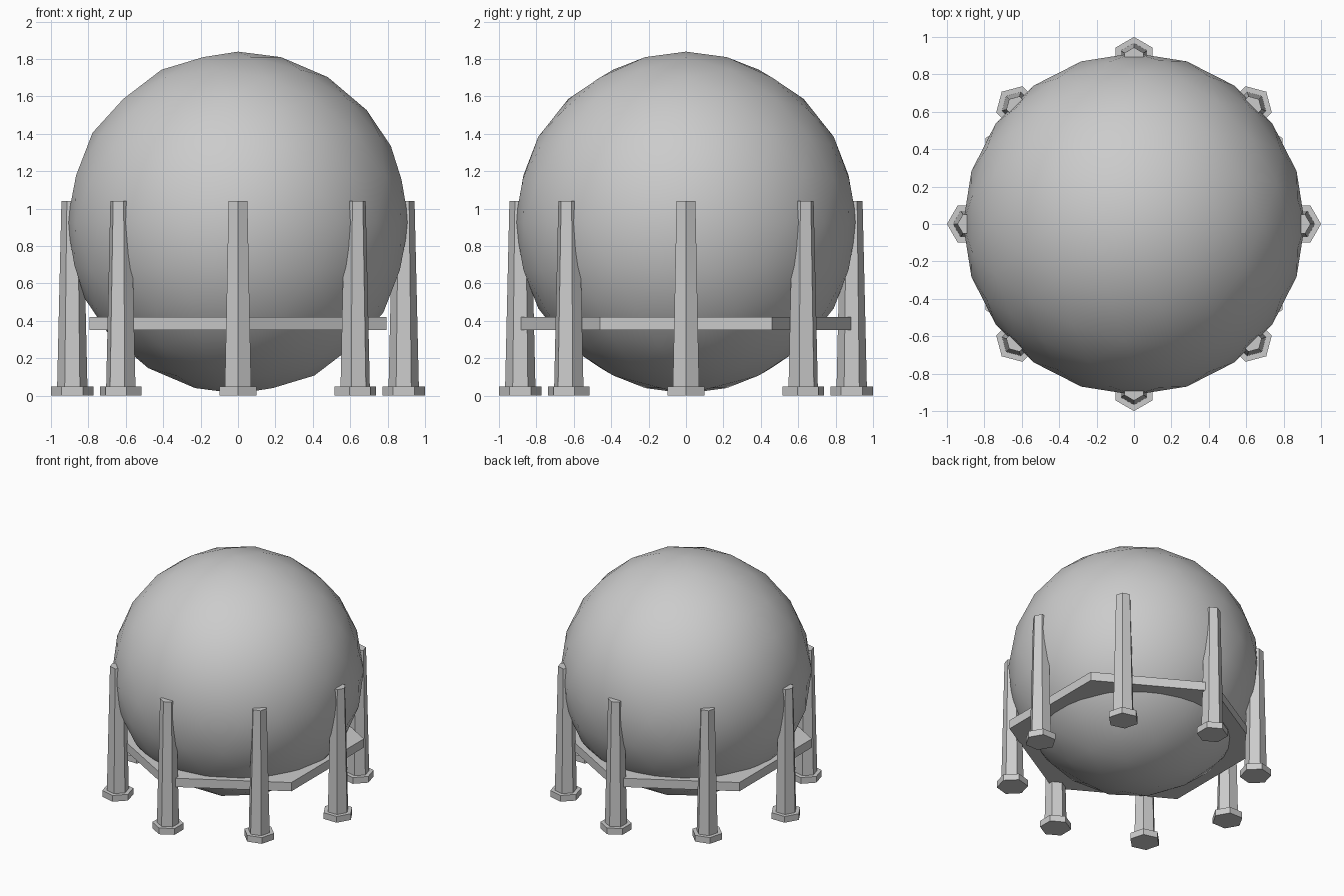
import bpy
import math

if "Cube" in bpy.data.objects:
    bpy.data.objects.remove(bpy.data.objects["Cube"])

LEGS = 8
LEG_RADIUS = 0.886   # distance of leg axes from the centre


def hex_prism(name, r_bottom, r_top, z0, z1, x=0, y=0, turn=0):
    """Six-sided (optionally tapered) prism with one corner pointing along 'turn'."""
    bpy.ops.mesh.primitive_cone_add(
        vertices=6, radius1=r_bottom, radius2=r_top, depth=z1 - z0,
        location=(x, y, (z0 + z1) / 2), rotation=(0, 0, turn - math.pi / 2))
    obj = bpy.context.object
    obj.name = name
    return obj


# Smooth storage tank
bpy.ops.mesh.primitive_ico_sphere_add(subdivisions=3, radius=0.914, location=(0, 0, 0.925))
tank = bpy.context.object
tank.name = "spherical_tank"
bpy.ops.object.shade_smooth()

# Hexagonal walkway around the lower part of the tank
hex_prism("walkway", 0.918, 0.918, 0.35, 0.42, turn=math.pi / 2)

# Tapered legs on hexagonal feet, corners pointing outwards
for i in range(LEGS):
    a = i * 2 * math.pi / LEGS
    x, y = LEG_RADIUS * math.cos(a), LEG_RADIUS * math.sin(a)
    hex_prism(f"foot_{i + 1}", 0.114, 0.114, 0.0, 0.05, x, y, a)
    hex_prism(f"leg_{i + 1}", 0.081, 0.058, 0.05, 1.04, x, y, a)
